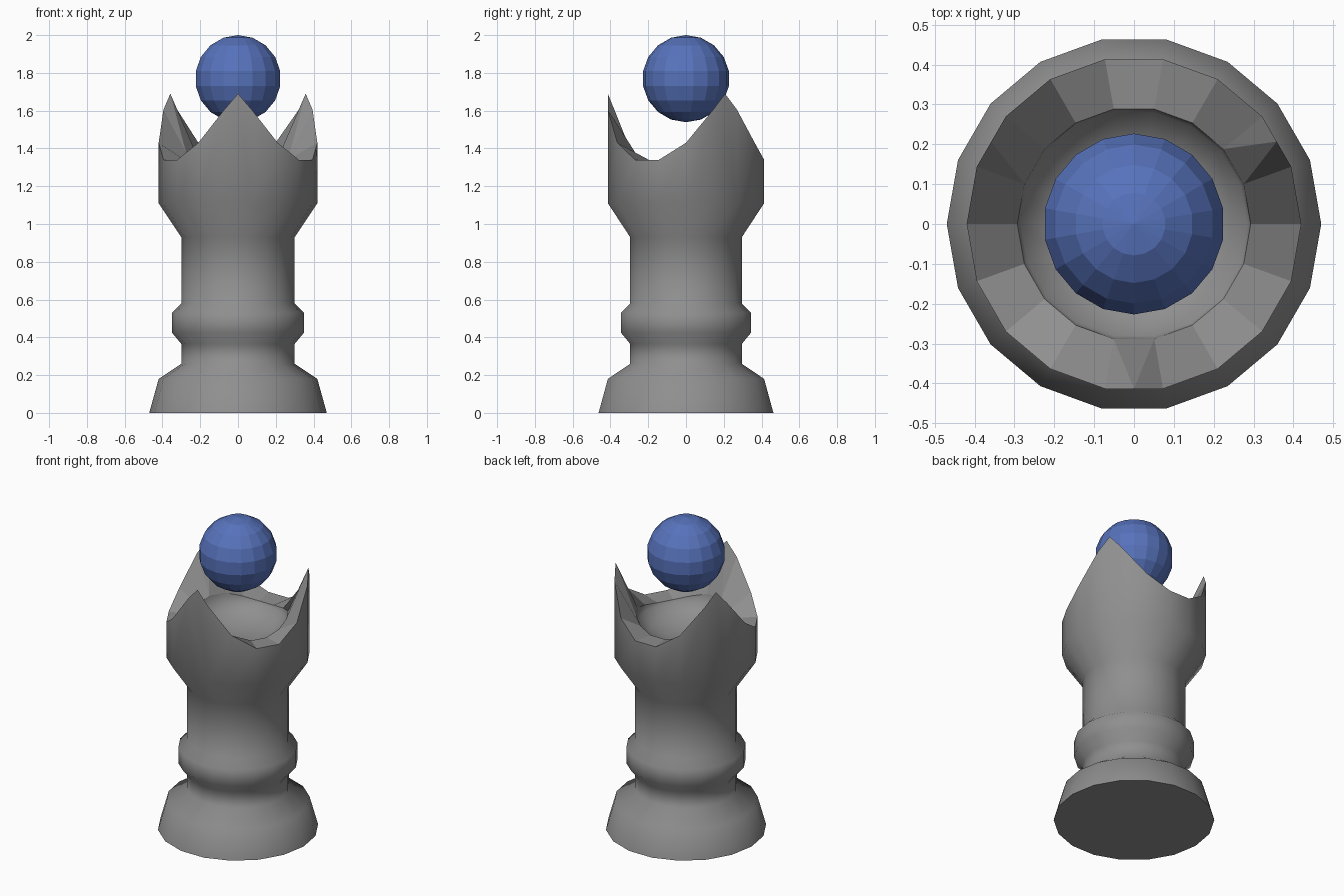
import bpy, bmesh, math

if "Cube" in bpy.data.objects:
    bpy.data.objects.remove(bpy.data.objects["Cube"])

N = 18
STEP = 360 / N


def finish(bm, name, color):
    bmesh.ops.recalc_face_normals(bm, faces=bm.faces)
    me = bpy.data.meshes.new(name)
    bm.to_mesh(me)
    bm.free()
    ob = bpy.data.objects.new(name, me)
    bpy.context.collection.objects.link(ob)
    mat = bpy.data.materials.new(name + "_color")
    mat.diffuse_color = (*color, 1)
    mat.use_nodes = True
    mat.node_tree.nodes["Principled BSDF"].inputs["Base Color"].default_value = mat.diffuse_color
    me.materials.append(mat)
    return ob


def point(bm, r, deg, z):
    a = math.radians(deg)
    return bm.verts.new((r * math.cos(a), r * math.sin(a), z))


def ring(bm, r, height):
    return [point(bm, r, i * STEP, height(i * STEP)) for i in range(N)]


def bridge(bm, a, b):
    for i in range(N):
        j = (i + 1) % N
        bm.faces.new((a[i], a[j], b[j], b[i])).smooth = True


def notch_offset(deg):
    # angle to the nearest notch centre (90, 210 and 330 degrees)
    return round(abs((deg - 90 + 60) % 120 - 60))


# Turned body with a three-pointed crown rim
bm = bmesh.new()
profile = [(0.47, 0), (0.42, 0.18), (0.30, 0.26), (0.30, 0.365), (0.35, 0.425),
           (0.35, 0.53), (0.30, 0.58), (0.30, 0.93), (0.42, 1.11)]
rings = [ring(bm, r, lambda d, z=z: z) for r, z in profile]
for a, b in zip(rings, rings[1:]):
    bridge(bm, a, b)
bm.faces.new(rings[0])

outer_z = {10: 1.34, 30: 1.43, 50: 1.605}
inner_z = {10: 1.335, 30: 1.355, 50: 1.38}
outer = ring(bm, 0.42, lambda d: outer_z[notch_offset(d)])
inner = ring(bm, 0.293, lambda d: inner_z[notch_offset(d)])

# Smooth outer wall and faceted rim, with a peak in the middle of three segments
for i in range(N):
    j = (i + 1) % N
    lo_i, lo_j = rings[-1][i], rings[-1][j]
    mid = (i + 0.5) * STEP
    if notch_offset(mid) == 60:
        p = point(bm, 0.42 * math.cos(math.radians(STEP / 2)), mid, 1.69)
        bm.faces.new((lo_i, lo_j, outer[j], p, outer[i])).smooth = True
        bm.faces.new((outer[i], p, inner[i]))
        bm.faces.new((p, inner[j], inner[i]))
        bm.faces.new((p, outer[j], inner[j]))
    else:
        bm.faces.new((lo_i, lo_j, outer[j], outer[i])).smooth = True
        bm.faces.new((outer[i], outer[j], inner[j], inner[i]))

# Edges where the flat rim and foot meet the smooth sides stay sharp
for e in bm.edges:
    if len({f.smooth for f in e.link_faces}) == 2:
        e.smooth = False

# Shallow bowl inside the crown
last = inner
for r, z in [(0.285, 1.32), (0.21, 1.27), (0.11, 1.235)]:
    nxt = ring(bm, r, lambda d: z)
    bridge(bm, last, nxt)
    last = nxt
bm.faces.new(last).smooth = True
for i in range(N):
    bm.edges.get((inner[i], inner[(i + 1) % N])).smooth = False
finish(bm, "body", (0.275, 0.275, 0.275))

# Faceted ball floating above the crown
bm = bmesh.new()
R, CZ, BANDS = 0.2305, 1.7695, 9
rows = []
for k in range(1, BANDS):
    t = math.pi * k / BANDS
    rows.append([point(bm, R * math.sin(t), 90 + i * STEP, CZ + R * math.cos(t))
                 for i in range(N)])
for a, b in zip(rows, rows[1:]):
    bridge(bm, a, b)
for row, z in ((rows[0], CZ + R), (rows[-1], CZ - R)):
    pole = bm.verts.new((0, 0, z))
    for i in range(N):
        bm.faces.new((row[i], row[(i + 1) % N], pole))
for f in bm.faces:
    f.smooth = False
finish(bm, "ball", (0.095, 0.17, 0.50))
